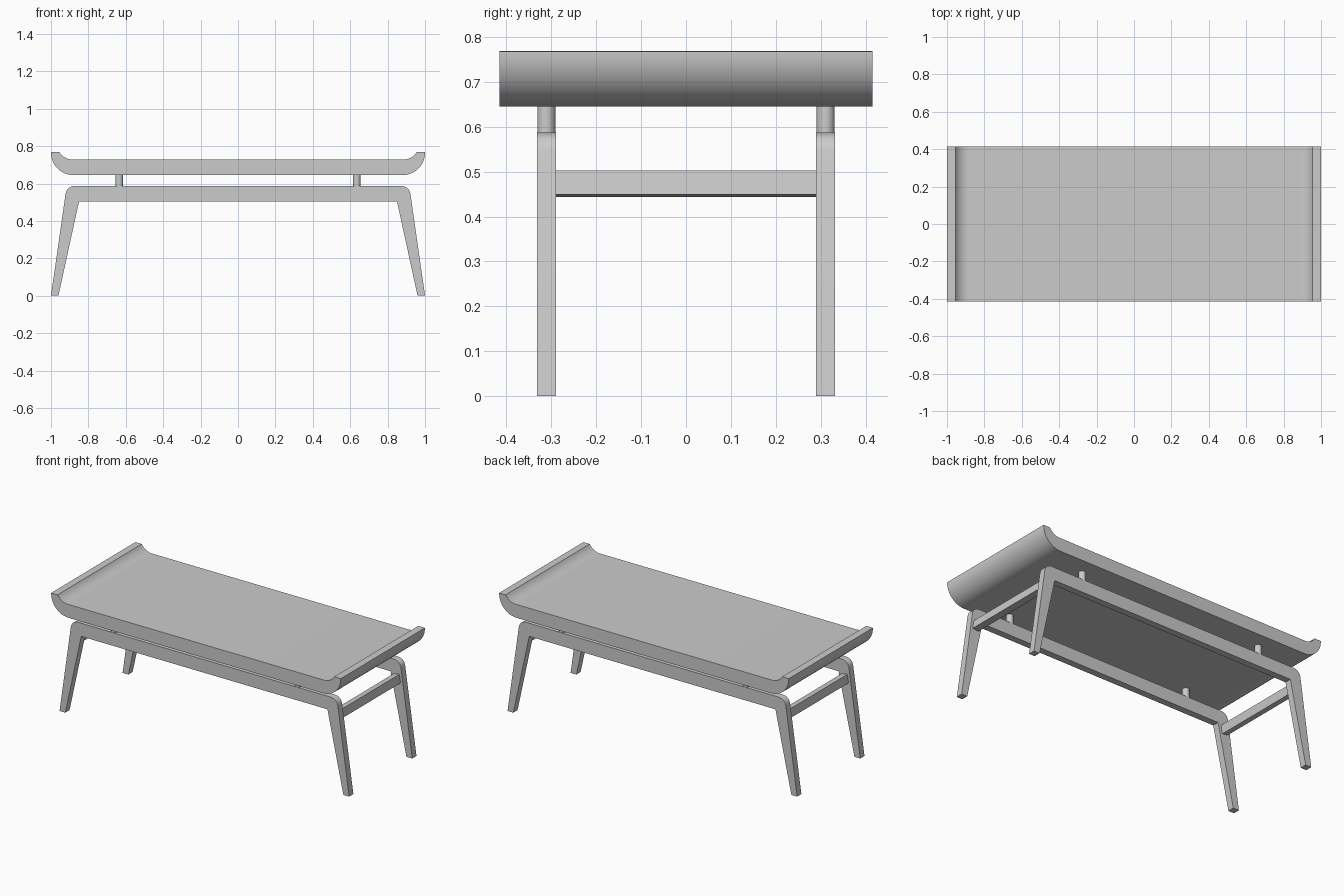
import bpy, bmesh, math
from mathutils import Matrix, Vector

cube = bpy.data.objects.get("Cube")
if cube:
    bpy.data.objects.remove(cube, do_unlink=True)

# Single plain grey finish
grey = bpy.data.materials.new("light_grey")
grey.use_nodes = True
grey.diffuse_color = (0.6, 0.6, 0.6, 1)
grey.node_tree.nodes["Principled BSDF"].inputs["Base Color"].default_value = (0.6, 0.6, 0.6, 1)


def finish(name, bm):
    bmesh.ops.recalc_face_normals(bm, faces=bm.faces)
    mesh = bpy.data.meshes.new(name)
    bm.to_mesh(mesh)
    bm.free()
    obj = bpy.data.objects.new(name, mesh)
    bpy.context.collection.objects.link(obj)
    mesh.materials.append(grey)
    bpy.ops.object.select_all(action='DESELECT')
    obj.select_set(True)
    bpy.context.view_layer.objects.active = obj
    bpy.ops.object.shade_smooth_by_angle(angle=math.radians(30))
    return obj


def arc(cx, cz, radius, start, end, steps=12):
    angles = [math.radians(start + (end - start) * i / steps) for i in range(steps + 1)]
    return [(cx + radius * math.cos(a), cz + radius * math.sin(a)) for a in angles]


def bezier(a, b, c, steps=10):
    ts = [i / steps for i in range(steps + 1)]
    return [tuple((1 - t) ** 2 * p + 2 * t * (1 - t) * q + t * t * r
                  for p, q, r in zip(a, b, c)) for t in ts]


def mirrored_extrusion(name, half, y0, y1):
    """Mirror a right-hand outline across x = 0 and extrude it along y."""
    outline = half + [(-x, z) for x, z in reversed(half)]
    bm = bmesh.new()
    face = bm.faces.new([bm.verts.new((x, y0, z)) for x, z in outline])
    new = bmesh.ops.extrude_face_region(bm, geom=[face])["geom"]
    bmesh.ops.translate(bm, vec=(0, y1 - y0, 0),
                        verts=[v for v in new if isinstance(v, bmesh.types.BMVert)])
    return finish(name, bm)


# Table top with upturned ends
top_half = arc(0.88, 0.765, 0.12, -90, 0) + [(1.0, 0.768)]
top_half += arc(0.885, 0.809, 0.081, -30, -90)
mirrored_extrusion("table_top", top_half, -0.415, 0.415)

# Front and back leg frames with rounded shoulders
frame_half = [(0.85, 0.505), (0.96, 0), (1.0, 0)]
frame_half += bezier((0.922, 0.545), (0.914, 0.587), (0.868, 0.587))
for side, y in (("front", -0.311), ("back", 0.311)):
    mirrored_extrusion(side + "_leg_frame", frame_half, y - 0.021, y + 0.021)

    # Round spacer pegs between frame and top
    for hand, x in (("left", 0.635), ("right", -0.635)):
        bm = bmesh.new()
        bmesh.ops.create_cone(bm, cap_ends=True, segments=32, radius1=0.02, radius2=0.02,
                              depth=0.062, matrix=Matrix.Translation((x, y, 0.616)))
        finish(f"{side}_{hand}_peg", bm)

# End stretchers, tilted to follow the legs
for hand, s in (("left", 1), ("right", -1)):
    bm = bmesh.new()
    bmesh.ops.create_cube(bm, size=1)
    bmesh.ops.scale(bm, vec=Vector((0.04, 0.584, 0.053)), verts=bm.verts)
    bmesh.ops.rotate(bm, matrix=Matrix.Rotation(math.radians(-8.5 * s), 3, 'Y'), verts=bm.verts)
    bmesh.ops.translate(bm, vec=(0.896 * s, 0, 0.473), verts=bm.verts)
    finish(hand + "_stretcher", bm)
